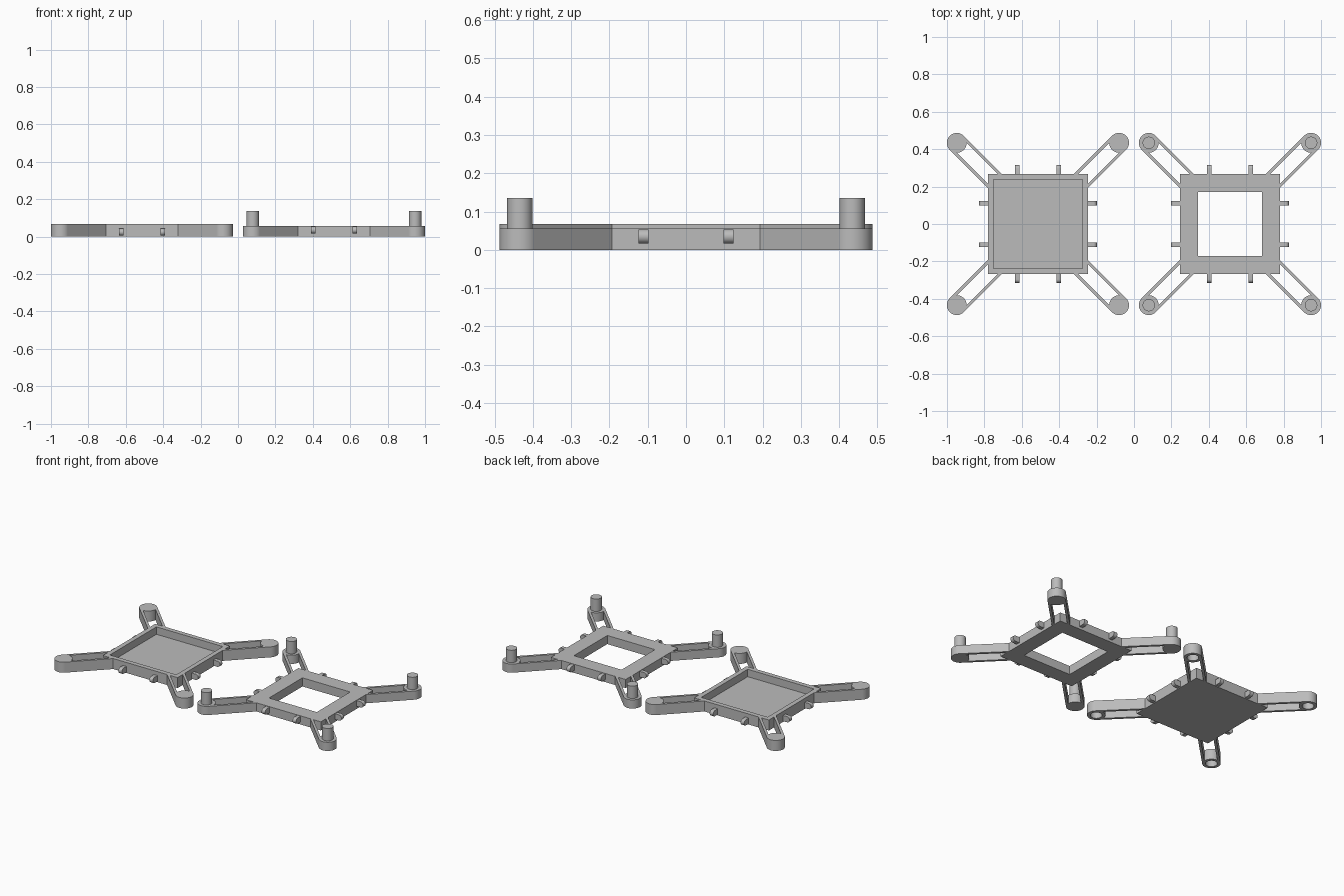
import bpy, bmesh, math
from mathutils import Matrix, Vector

if "Cube" in bpy.data.objects:
    bpy.data.objects.remove(bpy.data.objects["Cube"])

grey = bpy.data.materials.new("plain grey")
grey.use_nodes = True
grey.diffuse_color = (0.5, 0.5, 0.5, 1)
grey.node_tree.nodes["Principled BSDF"].inputs["Base Color"].default_value = (0.5, 0.5, 0.5, 1)


def finish(bm, name, matrix):
    bmesh.ops.remove_doubles(bm, verts=bm.verts, dist=1e-5)
    bmesh.ops.recalc_face_normals(bm, faces=bm.faces)
    mesh = bpy.data.meshes.new(name)
    bm.to_mesh(mesh)
    bm.free()
    mesh.materials.append(grey)
    obj = bpy.data.objects.new(name, mesh)
    bpy.context.collection.objects.link(obj)
    obj.matrix_world = matrix
    bpy.ops.object.select_all(action="DESELECT")
    obj.select_set(True)
    bpy.context.view_layer.objects.active = obj
    bpy.ops.object.shade_smooth_by_angle(angle=math.radians(35))


def lathe(name, profile, sides, matrix, closed=False):
    """Turn a radius/height profile around z; four sides give a square."""
    bm = bmesh.new()
    grow = 1 / math.cos(math.pi / sides) if sides == 4 else 1
    start = math.pi / sides
    rings = [[bm.verts.new((r * grow * math.cos(start + i * math.tau / sides),
                            r * grow * math.sin(start + i * math.tau / sides), z))
              for i in range(sides)] if r else [bm.verts.new((0, 0, z))]
             for r, z in profile]
    pairs = list(zip(rings, rings[1:]))
    if closed:
        pairs.append((rings[-1], rings[0]))
    for a, b in pairs:
        if len(a) == 1 and len(b) == 1:
            continue
        for i in range(sides):
            j = (i + 1) % sides
            if len(a) == 1:
                bm.faces.new((a[0], b[i], b[j]))
            elif len(b) == 1:
                bm.faces.new((a[i], a[j], b[0]))
            else:
                bm.faces.new((a[i], a[j], b[j], b[i]))
    finish(bm, name, matrix)


def prism(name, outline, direction, matrix):
    bm = bmesh.new()
    face = bm.faces.new([bm.verts.new(p) for p in outline])
    result = bmesh.ops.extrude_face_region(bm, geom=[face])
    moved = [v for v in result["geom"] if isinstance(v, bmesh.types.BMVert)]
    bmesh.ops.translate(bm, verts=moved, vec=Vector(direction))
    finish(bm, name, matrix)


HALF, REACH, PAD = 0.268, 0.434, 0.053


def arms_and_hooks(label, centre, height, hook_z, pad_profile):
    for k in range(4):
        # Rounded pad at the arm tip
        turn = centre @ Matrix.Rotation(math.radians(90 * k + 45), 4, "Z")
        tip = REACH * math.sqrt(2)
        lathe(f"{label}_arm_pad_{k}", pad_profile, 40,
              turn @ Matrix.Translation((tip, 0, 0)))
        # Two thin rails with an open slot between them
        for side in (-1, 1):
            a, b = side * 0.037, side * PAD
            prism(f"{label}_arm_rail_{k}_{'inner' if side < 0 else 'outer'}",
                  [(0.322, a, 0), (tip, a, 0), (tip, b, 0), (0.322, b, 0)],
                  (0, 0, height), turn)
        # Round-nosed hooks along each edge
        edge = centre @ Matrix.Rotation(math.radians(90 * k), 4, "Z")
        r = 0.0185
        nose = [(HALF + 0.047 - r + r * math.cos(t), hook_z + r * math.sin(t))
                for t in (math.radians(-90 + 15 * i) for i in range(13))]
        shape = [(HALF - 0.01, hook_z - r)] + nose + [(HALF - 0.01, hook_z + r)]
        for y in (-0.111, 0.111):
            prism(f"{label}_edge_hook_{k}_{'a' if y < 0 else 'b'}",
                  [(x, y - 0.0125, z) for x, z in shape], (0, 0.025, 0), edge)


# Shallow tray with socketed pads
tray = Matrix.Translation((-0.5135, 0, 0))
TOP = 0.068
lathe("tray_body", [(0, 0), (HALF, 0), (HALF, TOP), (0.238, TOP), (0.238, 0.02), (0, 0.02)],
      4, tray)
arms_and_hooks("tray", tray, TOP, 0.024,
               [(0, 0.055), (0.034, 0.055), (0.034, 0), (PAD, 0), (PAD, TOP), (0, TOP)])

# Open frame with upright posts
frame = Matrix.Translation((0.513, 0, 0))
TOP = 0.056
lathe("frame_body", [(0.171, 0), (HALF, 0), (HALF, TOP), (0.171, TOP)], 4, frame, closed=True)
arms_and_hooks("frame", frame, TOP, 0.035,
               [(0, 0), (PAD, 0), (PAD, TOP), (0.033, TOP), (0.033, 0.136), (0, 0.136)])
